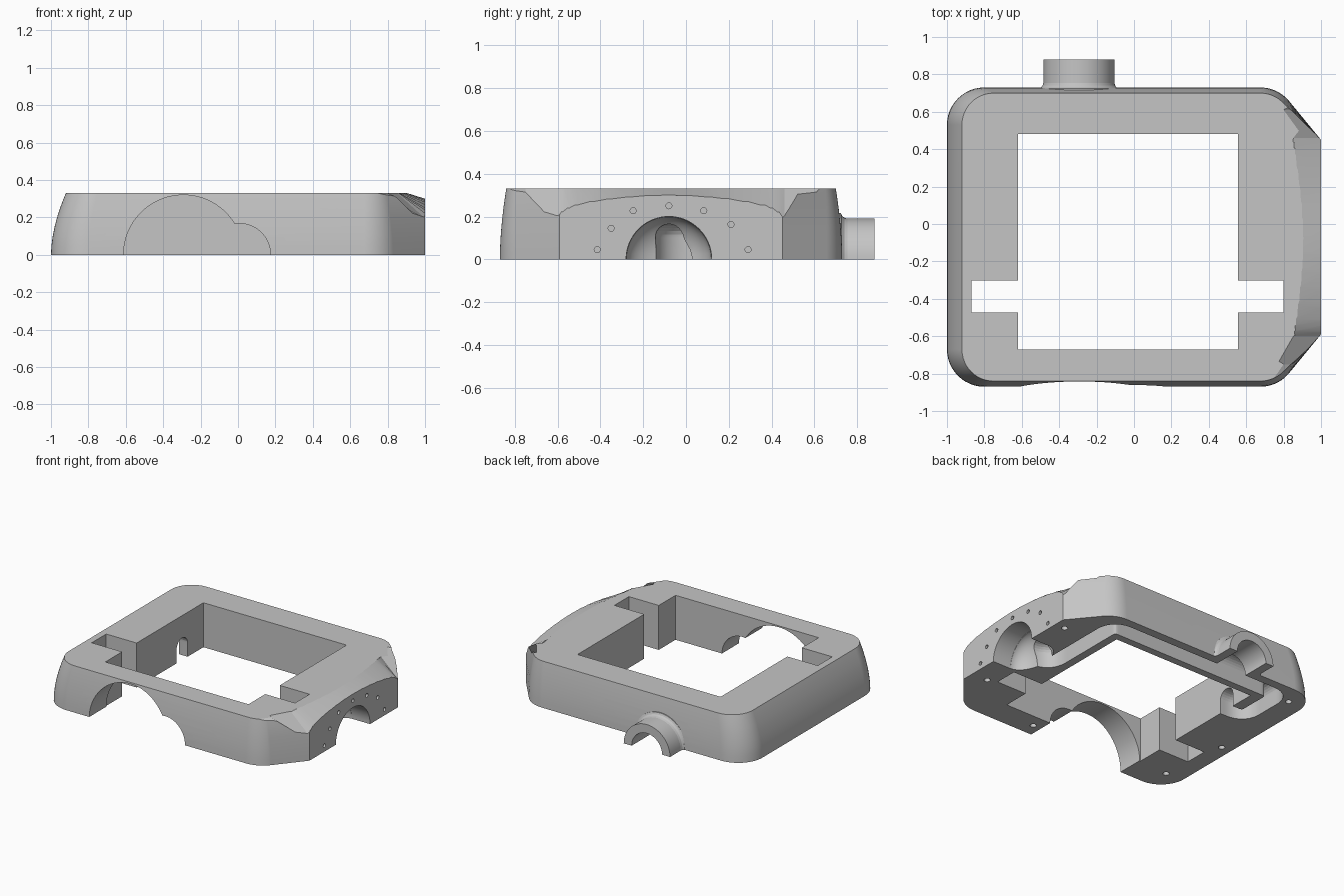
import bpy, bmesh, math
from mathutils import Vector, Matrix

cube = bpy.data.objects.get("Cube")
if cube:
    bpy.data.objects.remove(cube, do_unlink=True)

grey = bpy.data.materials.new("housing_grey")
grey.use_nodes = True
grey.diffuse_color = (0.56, 0.56, 0.56, 1)
grey.node_tree.nodes["Principled BSDF"].inputs["Base Color"].default_value = grey.diffuse_color

TOP, LOW = 0.33, -0.06


def make(name, bm):
    bmesh.ops.recalc_face_normals(bm, faces=bm.faces)
    mesh = bpy.data.meshes.new(name)
    bm.to_mesh(mesh)
    bm.free()
    mesh.materials.append(grey)
    ob = bpy.data.objects.new(name, mesh)
    bpy.context.collection.objects.link(ob)
    return ob


def box(name, x0, x1, y0, y1, z0, z1):
    bm = bmesh.new()
    bmesh.ops.create_cube(bm, size=1)
    bmesh.ops.scale(bm, vec=(x1 - x0, y1 - y0, z1 - z0), verts=bm.verts)
    bmesh.ops.translate(bm, vec=((x0 + x1) / 2, (y0 + y1) / 2, (z0 + z1) / 2), verts=bm.verts)
    return make(name, bm)


def rod(name, axis, start, end, r, centre, segs=64):
    """Cylinder along an axis; centre gives the other two coordinates in order."""
    bm = bmesh.new()
    bmesh.ops.create_cone(bm, cap_ends=True, segments=segs, radius1=r, radius2=r, depth=end - start)
    mid = list(centre)
    mid.insert("XYZ".index(axis), (start + end) / 2)
    if axis != "Z":
        turn = Matrix.Rotation(math.pi / 2, 3, "Y" if axis == "X" else "X")
        bmesh.ops.rotate(bm, matrix=turn, verts=bm.verts)
    bmesh.ops.translate(bm, vec=mid, verts=bm.verts)
    return make(name, bm)


def skin(name, rings):
    """Closed solid through equal rings of points."""
    bm = bmesh.new()
    loops = [[bm.verts.new(p) for p in ring] for ring in rings]
    n = len(loops[0])
    for a, b in zip(loops, loops[1:]):
        for i in range(n):
            j = (i + 1) % n
            bm.faces.new((a[i], a[j], b[j], b[i]))
    bm.faces.new(loops[0])
    bm.faces.new(loops[-1])
    return make(name, bm)


def combine(target, tool, operation="DIFFERENCE"):
    mod = target.modifiers.new("cut", "BOOLEAN")
    mod.operation, mod.solver, mod.object = operation, "MANIFOLD", tool
    bpy.context.view_layer.objects.active = target
    bpy.ops.object.modifier_apply(modifier=mod.name)
    bpy.data.objects.remove(tool, do_unlink=True)


def arc(cx, cy, r, a0, a1, z, steps=12):
    angles = [a0 + (a1 - a0) * i / steps for i in range(steps + 1)]
    return [(cx + r * math.cos(a), cy + r * math.sin(a), z) for a in angles]


MID, HALF = -0.07, 0.52    # centre and half width of the end flange


def outline(z):
    """Plan of the shell at a height: two round corners left, tangents to the flange right."""
    f = (max(z, 0) / TOP) ** 1.8
    r = 0.2 - 0.03 * f
    right, left, reach = 0.675, -0.8 + 0.05 * f, 0.6
    to_flange = Vector((1 - right, HALF - reach))
    lean = math.atan2(to_flange.y, to_flange.x) + math.acos(r / to_flange.length)
    quarter = math.pi / 2
    return ([(1, MID - HALF, z), (1, MID + HALF, z)]
            + arc(right, MID + reach, r, lean, quarter, z)
            + arc(left, MID + reach, r, quarter, 2 * quarter, z)
            + arc(left, MID - reach, r, 2 * quarter, 3 * quarter, z)
            + arc(right, MID - reach, r, 3 * quarter, 4 * quarter - lean, z))


# Shell with drafted walls
housing = skin("housing", [outline(z) for z in (LOW, 0, 0.05, 0.1, 0.15, 0.2, 0.24, 0.28, 0.31, TOP)])

# Slope from the top face down to the arched flange edge
side = [(0.85, 0.75, 0.32), (0.68, 0.8, 0.25), (0.53, 0.852, 0.195), (0.505, 0.857, 0.222),
        (0.475, 0.86, 0.24), (0.44, 0.865, 0.253), (0.36, 0.877, 0.27), (0.27, 0.888, 0.283),
        (0.18, 0.897, 0.292), (0.09, 0.903, 0.298)]
stations = [(-w, x, z) for w, x, z in side] + [(0, 0.905, 0.3)] + side[::-1]
rings = []
for w, x, z in stations:
    a, b = Vector((x, MID + w, TOP)), Vector((1, MID + w, z))
    back, out = a - 0.3 * (b - a), b + 0.5 * (b - a)
    rings.append([back, out, (1.3, MID + w, 0.6), (back.x, MID + w, 0.6)])
combine(housing, skin("flange_slope_cut", rings))

# Pipe stub with a filleted root
PIPE_X = -0.295
stub = [(0.216, 0.66), (0.216, 0.724), (0.203, 0.73), (0.194, 0.74), (0.19, 0.755), (0.19, 0.88)]
rings = []
for r, y in stub:
    angles = [2 * math.pi * i / 64 for i in range(64)]
    rings.append([(PIPE_X + r * math.cos(a), y, r * math.sin(a)) for a in angles])
combine(housing, skin("pipe_stub", rings), "UNION")

# Level underside
combine(housing, box("underside_cut", -2, 2, -2, 2, -1, 0))

# Window and side notches
combine(housing, box("window_cut", -0.62, 0.555, -0.67, 0.48, -1, 1))
combine(housing, box("notch_cut", -0.87, 0.8, -0.473, -0.303, -1, 1))

# Front arches
combine(housing, rod("large_arch_cut", "Y", -1, -0.6, 0.32, (-0.292, 0), 96))
combine(housing, rod("small_arch_cut", "Y", -1, -0.6, 0.168, (0.006, 0)))

# Cable groove under the right and back rails
path = [Vector(p) for p in (
    (0.95, -0.08), (0.88, -0.08), (0.68, -0.08), (0.68, 0.12), (0.68, 0.4), (0.68, 0.6),
    (0.48, 0.6), (-0.56, 0.6), (-0.765, 0.6), (-0.765, 0.415), (-0.765, 0.23),
    (-0.565, 0.23), (-0.5, 0.23))]
for _ in range(3):
    soft = [path[0]]
    for a, b in zip(path, path[1:]):
        soft += [a.lerp(b, 0.25), a.lerp(b, 0.75)]
    path = soft + [path[-1]]
W = 0.065
section = [(W, -0.1)] + [(x, z) for x, z, _ in arc(0, 0.1, W, 0, math.pi, 0)] + [(-W, -0.1)]
rings = []
for i, p in enumerate(path):
    t = (path[min(i + 1, len(path) - 1)] - path[max(i - 1, 0)]).normalized()
    rings.append([(p.x - t.y * s, p.y + t.x * s, z) for s, z in section])
combine(housing, skin("groove_cut", rings))

# Pipe bore opening into the groove
combine(housing, rod("bore_cut", "Y", 0.6, 1, 0.125, (PIPE_X, 0)))

# Domed arch in the flange
combine(housing, rod("flange_arch_cut", "X", 0.85, 1.1, 0.2, (-0.08, 0)))
bm = bmesh.new()
bmesh.ops.create_uvsphere(bm, u_segments=48, v_segments=24, radius=0.199)
bmesh.ops.scale(bm, vec=(0.65, 1, 1), verts=bm.verts)
bmesh.ops.translate(bm, vec=(0.853, -0.08, 0), verts=bm.verts)
combine(housing, make("flange_dome_cut", bm))

# Pin holes in the flange face and screw holes in the underside
for y, z in ((-0.415, 0.045), (-0.35, 0.145), (-0.247, 0.227), (-0.08, 0.25),
             (0.083, 0.227), (0.21, 0.163), (0.29, 0.045)):
    combine(housing, rod("pin_hole", "X", 0.95, 1.1, 0.014, (y, z), 20))
for x, y in ((0.92, 0.37), (0.87, -0.5), (0.24, -0.77), (-0.86, -0.69), (-0.92, -0.18), (-0.87, 0.58)):
    combine(housing, rod("screw_hole", "Z", -0.1, 0.1, 0.022, (x, y), 20))

# Smooth curves, sharp edges
bpy.ops.object.select_all(action="DESELECT")
housing.select_set(True)
bpy.context.view_layer.objects.active = housing
bpy.ops.object.shade_smooth_by_angle(angle=math.radians(14))
weighted = housing.modifiers.new("even_shading", "WEIGHTED_NORMAL")
weighted.keep_sharp = True
